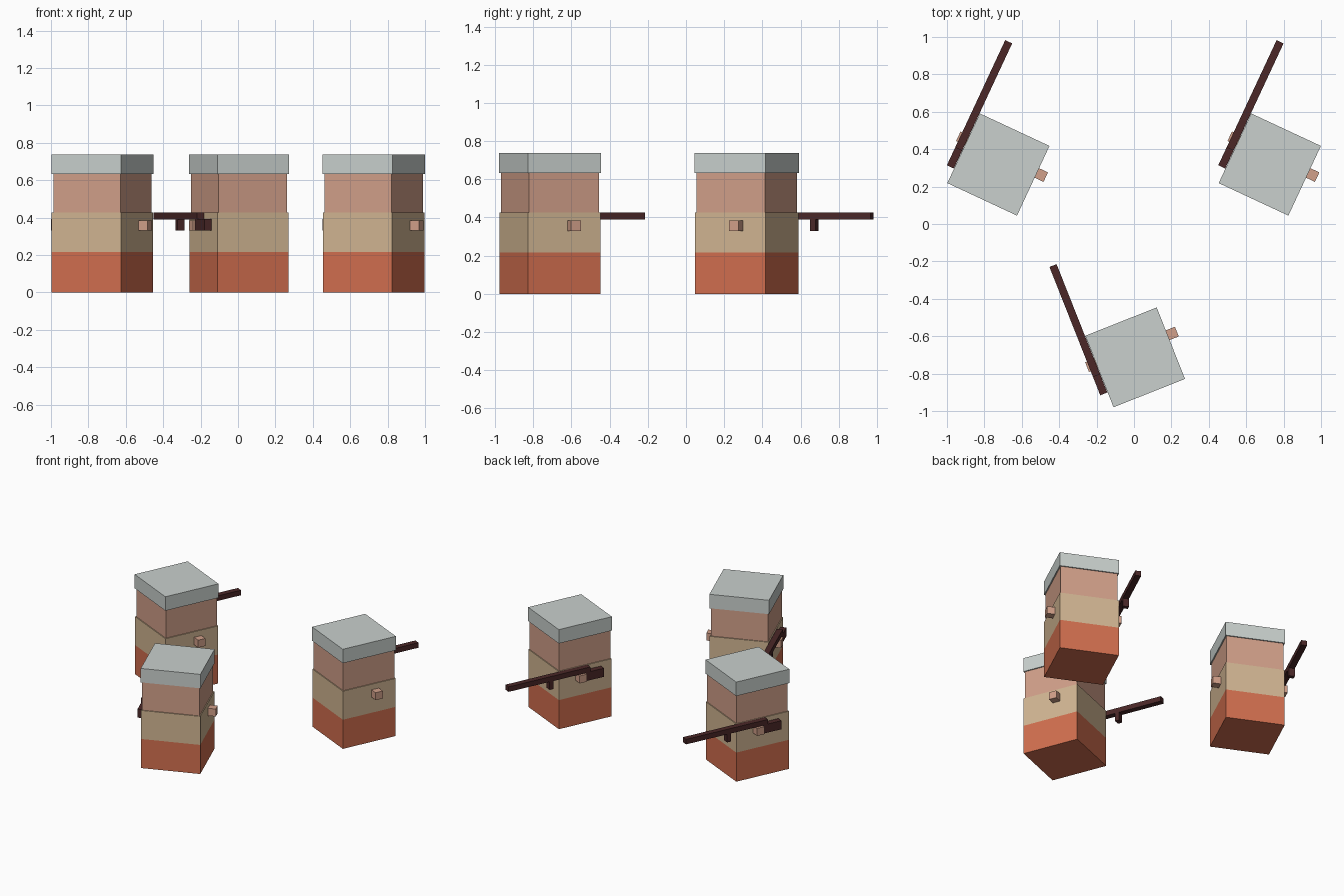
import bpy, bmesh
from math import radians
from mathutils import Matrix, Vector

if "Cube" in bpy.data.objects:
    bpy.data.objects.remove(bpy.data.objects["Cube"])


def material(name, rgb):
    m = bpy.data.materials.new(name)
    m.diffuse_color = [(c / 255) ** 2.2 for c in rgb] + [1]
    m.use_nodes = True
    m.node_tree.nodes["Principled BSDF"].inputs["Base Color"].default_value = m.diffuse_color
    return m


RED = material("brick_red", (208, 110, 80))
TAN = material("tan", (208, 180, 145))
SKIN = material("skin", (208, 158, 136))
GREY = material("pale_grey", (200, 207, 204))
DARK = material("dark_brown", (76, 44, 44))

# name, material, (x range), (y range), (z range) in the figure's own frame
B, H, C = 0.204, 0.1975, 0.2055
GUN_X = (-0.248, -0.207)
PARTS = [
    ("legs", RED, (-B, B), (-B, B), (0, 0.215)),
    ("torso", TAN, (-B, B), (-B, B), (0.215, 0.426)),
    ("head", SKIN, (-H, H), (-H, H), (0.426, 0.634)),
    ("cap", GREY, (-C, C), (-C, C), (0.634, 0.737)),
    ("right_hand", SKIN, (0.2, 0.258), (0.018, 0.074), (0.33, 0.385)),
    ("left_hand", SKIN, (-0.258, -0.2), (0.018, 0.074), (0.33, 0.385)),
    ("long_barrel", DARK, GUN_X, (-0.015, 0.618), (0.39, 0.427)),
    ("stock", DARK, GUN_X, (-0.12, 0.018), (0.33, 0.393)),
    ("grip", DARK, GUN_X, (0.27, 0.3), (0.33, 0.39)),
]


def box(name, mat, ranges, frame):
    lo, hi = (Vector(v) for v in zip(*ranges))
    bm = bmesh.new()
    bmesh.ops.create_cube(bm, size=1, matrix=Matrix.Translation((lo + hi) / 2)
                          @ Matrix.Diagonal((*(hi - lo), 1)))
    mesh = bpy.data.meshes.new(name)
    bm.to_mesh(mesh)
    bm.free()
    mesh.materials.append(mat)
    ob = bpy.data.objects.new(name, mesh)
    ob.matrix_world = frame
    bpy.context.collection.objects.link(ob)


# Three identical figures: label, x, y, turn in degrees
FIGURES = [("left", -0.725, 0.318, -25),
           ("right", 0.726, 0.318, -25),
           ("front", 0.006, -0.713, 21.6)]
for label, x, y, turn in FIGURES:
    frame = Matrix.Translation((x, y, 0)) @ Matrix.Rotation(radians(turn), 4, "Z")
    for name, mat, *ranges in PARTS:
        box(f"{label}_figure_{name}", mat, ranges, frame)
